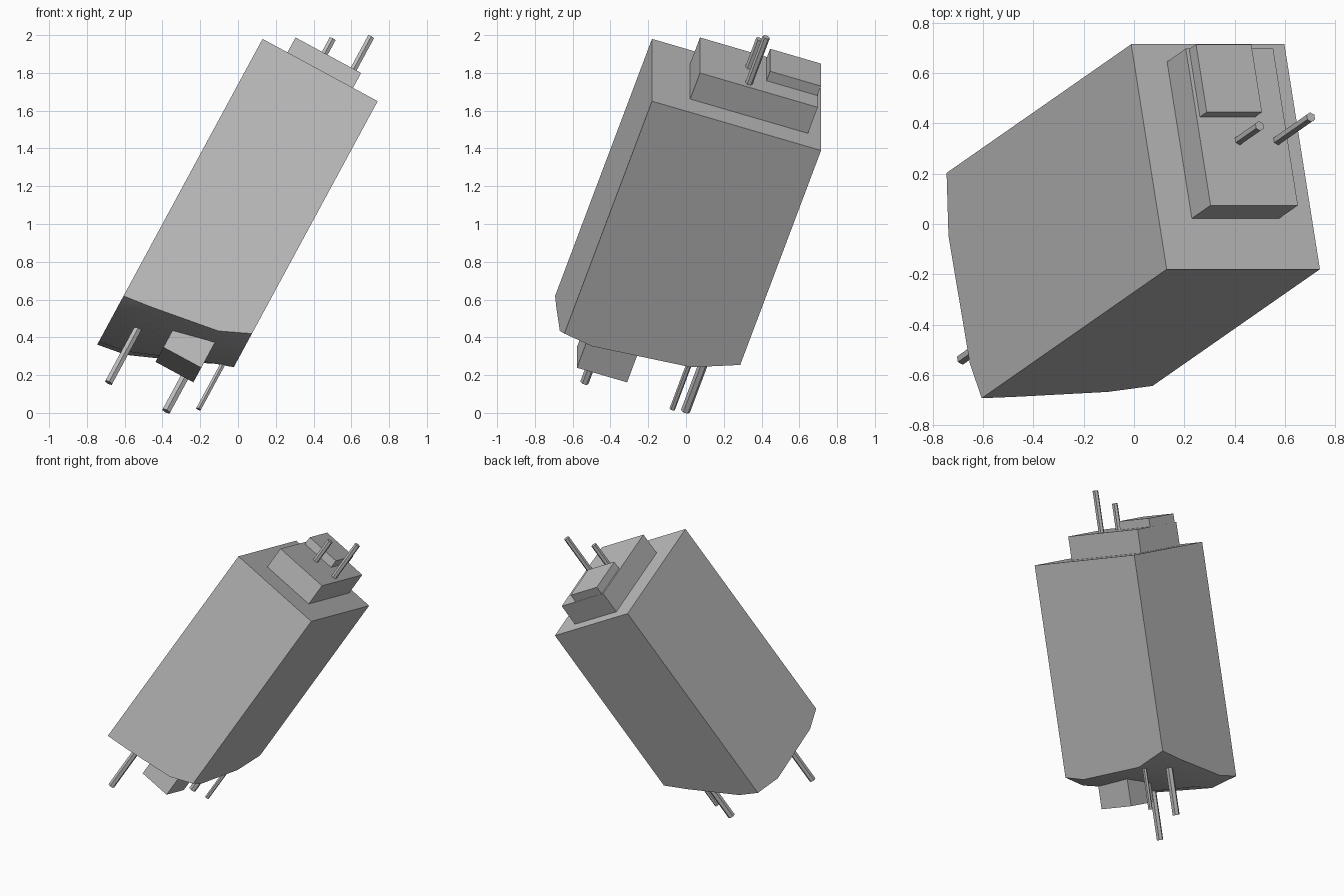
import bpy
import bmesh
from mathutils import Matrix, Vector

cube = bpy.data.objects.get("Cube")
if cube:
    bpy.data.objects.remove(cube, do_unlink=True)

# One plain grey for the whole model
grey = bpy.data.materials.new("plain grey")
grey.use_nodes = True
colour = (0.5, 0.5, 0.5, 1)
grey.diffuse_color = colour
grey.node_tree.nodes["Principled BSDF"].inputs["Base Color"].default_value = colour

# Tilted frame: origin at the top front corner of the body, axes along its edges
across = Vector((0.88, 0, -0.476)).normalized()
up = Vector((0.453, 0.315, 0.835))
back = up.cross(across).normalized()
up = across.cross(back)
frame = Matrix((across, back, up)).transposed().to_4x4()
frame.translation = (0.13, -0.18, 1.98)


def finish(name, bm):
    bmesh.ops.recalc_face_normals(bm, faces=bm.faces)
    mesh = bpy.data.meshes.new(name)
    bm.to_mesh(mesh)
    bm.free()
    mesh.transform(frame)
    mesh.materials.append(grey)
    obj = bpy.data.objects.new(name, mesh)
    bpy.context.collection.objects.link(obj)
    return obj


def block(name, low, high):
    low, high = Vector(low), Vector(high)
    bm = bmesh.new()
    bmesh.ops.create_cube(bm, size=1)
    bmesh.ops.scale(bm, vec=high - low, verts=bm.verts)
    bmesh.ops.translate(bm, vec=(low + high) / 2, verts=bm.verts)
    return finish(name, bm)


def pin(name, x, y, start, end, radius):
    bm = bmesh.new()
    bmesh.ops.create_cone(bm, cap_ends=True, segments=6, radius1=radius,
                          radius2=radius, depth=abs(end - start))
    bmesh.ops.translate(bm, vec=(x, y, (start + end) / 2), verts=bm.verts)
    return finish(name, bm)


# Body: long box whose lower end is an uneven, softly bulging patch
xs = (0, 0.16, 0.53, 0.693)
ys = (0, 0.164, 0.70, 0.943)
depths = ((1.63, 1.61, 1.55, 1.474),
          (1.68, 1.66, 1.57, 1.50),
          (1.69, 1.66, 1.51, 1.455),
          (1.626, 1.60, 1.44, 1.36))
bm = bmesh.new()
grid = [[bm.verts.new((x, y, -d)) for x, d in zip(xs, row)]
        for y, row in zip(ys, depths)]
for j in range(3):
    for i in range(3):
        bm.faces.new((grid[j][i], grid[j][i + 1], grid[j + 1][i + 1], grid[j + 1][i]))
rims = [grid[0], [r[-1] for r in grid], grid[-1][::-1], [r[0] for r in grid][::-1]]
top = [bm.verts.new((rim[0].co.x, rim[0].co.y, 0)) for rim in rims]
bm.faces.new(top)
for k, rim in enumerate(rims):
    bm.faces.new(rim + [top[(k + 1) % 4], top[k]])
body = finish("body", bm)
bpy.context.view_layer.objects.active = body
body.select_set(True)
bpy.ops.object.shade_smooth_by_angle()

# Stepped blocks on the upper end and one under the lower end
block("top_block", (0.15, 0.213, -0.01), (0.545, 0.87, 0.165))
block("top_step", (0.165, 0.584, 0.15), (0.415, 0.868, 0.225))
block("bottom_block", (0.315, 0.153, -1.725), (0.543, 0.433, -1.45))

# Pins at both ends
pin("top_pin_long", 0.50, 0.486, 0.14, 0.457, 0.02)
pin("top_pin_short", 0.326, 0.486, 0.14, 0.345, 0.02)
pin("bottom_pin_front", 0.149, 0.286, -1.60, -2.0, 0.023)
pin("bottom_pin_thick", 0.489, 0.79, -1.40, -1.82, 0.025)
pin("bottom_pin_thin", 0.634, 0.695, -1.40, -1.756, 0.015)
